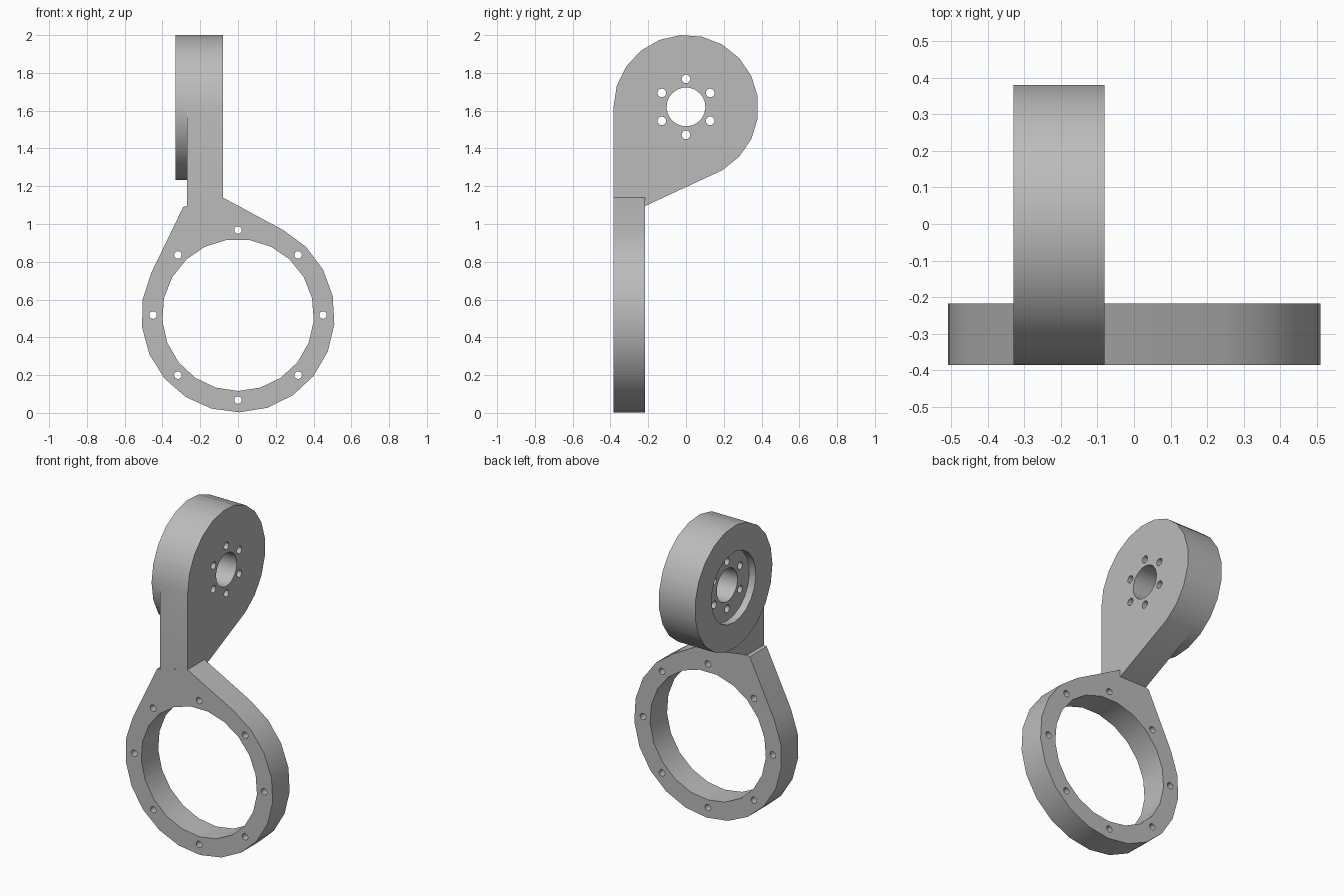
import bpy, bmesh
from math import sin, cos, radians, tau

cube = bpy.data.objects.get("Cube")
if cube:
    bpy.data.objects.remove(cube, do_unlink=True)

grey = bpy.data.materials.new("plain grey")
grey.use_nodes = True
grey.diffuse_color = (0.5, 0.5, 0.5, 1)
grey.node_tree.nodes["Principled BSDF"].inputs["Base Color"].default_value = (0.5, 0.5, 0.5, 1)

RING_Z, RING_R = 0.515, 0.512
HUB_Z, HUB_R = 1.617, 0.384
FRONT, BACK = -0.385, -0.217
OUTER, INNER, DRUM = -0.08, -0.27, -0.33


def arc(cx, cz, r, start, step, count):
    """Points on a circle, angles in degrees."""
    return [(cx + r * cos(radians(start + step * i)), cz + r * sin(radians(start + step * i)))
            for i in range(count)]


def prism(name, profile, axis, low, high):
    """Extrude a 2D profile (horizontal, z) along x or y."""
    bm = bmesh.new()
    rows = [[bm.verts.new((d, u, z) if axis == "x" else (u, d, z)) for u, z in profile]
            for d in (low, high)]
    bm.faces.new(rows[0])
    bm.faces.new(rows[1][::-1])
    n = len(profile)
    for i in range(n):
        j = (i + 1) % n
        bm.faces.new((rows[0][j], rows[0][i], rows[1][i], rows[1][j]))
    bmesh.ops.recalc_face_normals(bm, faces=bm.faces)
    mesh = bpy.data.meshes.new(name)
    bm.to_mesh(mesh)
    bm.free()
    mesh.materials.append(grey)
    ob = bpy.data.objects.new(name, mesh)
    bpy.context.collection.objects.link(ob)
    return ob


def combine(target, tool, operation):
    """Apply a boolean and discard the tool."""
    mod = target.modifiers.new("combine", "BOOLEAN")
    mod.operation, mod.solver, mod.object = operation, "EXACT", tool
    bpy.context.view_layer.objects.active = target
    bpy.ops.object.modifier_apply(modifier=mod.name)
    bpy.data.objects.remove(tool, do_unlink=True)


def drill(target, u, z, r, axis, low, high, sides=21):
    circle = arc(u, z, r, -90, 360 / sides, sides)
    combine(target, prism("cutter", circle, axis, low, high), "DIFFERENCE")


# Ring plate with a neck rising to the arm
ring_profile = arc(0, RING_Z, RING_R, 62, -268.6 / 16, 17)
ring_profile += [(-0.29, 1.09), (INNER, 1.095), (OUTER, 1.14)]
bracket = prism("bracket", ring_profile, "y", FRONT, BACK)

# Teardrop arm and the drum on its inner side
step = 360 / 21
arm_profile = arc(0, HUB_Z, HUB_R, 180, -step, 15) + [(BACK, 1.095), (-HUB_R, 1.095)]
combine(bracket, prism("arm", arm_profile, "x", INNER, OUTER), "UNION")
drum_profile = arc(0, HUB_Z, HUB_R, 180, -step, 21)
combine(bracket, prism("drum", drum_profile, "x", DRUM, INNER), "UNION")

# Ring opening and its eight screw holes
drill(bracket, 0, RING_Z + 0.003, 0.402, "y", -0.5, 0)
for i in range(8):
    a = tau * i / 8
    drill(bracket, 0.45 * cos(a), RING_Z + 0.003 + 0.45 * sin(a), 0.02, "y", -0.5, 0, 16)

# Hub recess, bore and six screw holes
drill(bracket, 0, HUB_Z, 0.22, "x", -0.5, DRUM + 0.045)
drill(bracket, 0, HUB_Z + 0.003, 0.103, "x", -0.5, 0)
for i in range(6):
    a = tau * (i + 0.5) / 6
    drill(bracket, 0.148 * cos(a), HUB_Z + 0.003 + 0.148 * sin(a), 0.023, "x", -0.5, 0, 16)

bpy.ops.object.select_all(action="DESELECT")
bracket.select_set(True)
bpy.context.view_layer.objects.active = bracket
bpy.ops.object.shade_smooth_by_angle(angle=radians(30))
